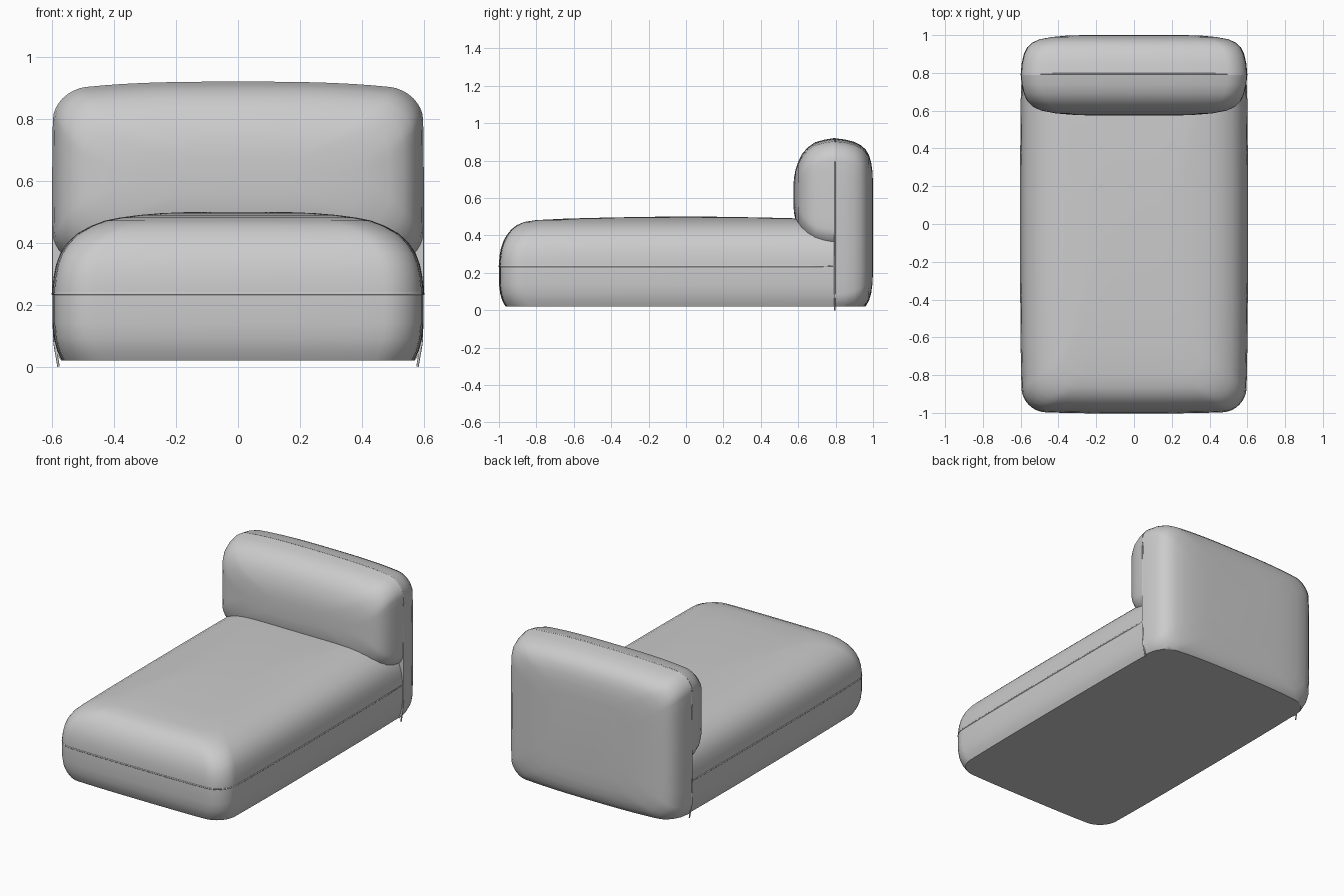
import bpy, bmesh, math
from mathutils import Vector

if "Cube" in bpy.data.objects:
    bpy.data.objects.remove(bpy.data.objects["Cube"])


def outline(hu, hv, r, bow_u, bow_v, n=8):
    """Rounded rectangle with gently bowed sides, starting mid -v side."""
    r = min(r, 0.9 * min(hu, hv))
    pts = []

    def line(a, b):
        for i in range(n):
            t = i / n
            pts.append((a[0] + (b[0] - a[0]) * t, a[1] + (b[1] - a[1]) * t))

    def arc(cu, cv, start):
        for i in range(n):
            a = math.radians(start + 90 * i / n)
            pts.append((cu + r * math.cos(a), cv + r * math.sin(a)))

    u, v = hu - r, hv - r
    line((0, -hv), (u, -hv))
    arc(u, -v, -90)
    line((hu, -v), (hu, v))
    arc(u, v, 0)
    line((u, hv), (0, hv))
    line((0, hv), (-u, hv))
    arc(-u, v, 90)
    line((-hu, v), (-hu, -v))
    arc(-u, -v, 180)
    line((-u, -hv), (0, -hv))
    return [(a - a / hu * bow_u * abs(b / hv) ** 3,
             b - b / hv * bow_v * abs(a / hu) ** 3) for a, b in pts]


def loft(name, rings, hu, hv, place, r, bow_u, bow_v, cut=None):
    """Skin stacked outlines; rings hold (depth, inset u, inset v)."""
    bm = bmesh.new()
    prev = None
    for k, (d, iu, iv) in enumerate(rings):
        su, sv = hu - iu, hv - iv
        pts = outline(su, sv, r, bow_u * su / hu, bow_v * su / hu)
        cur = [bm.verts.new(place(u, v, d)) for u, v in pts]
        if prev:
            for i in range(len(cur)):
                j = (i + 1) % len(cur)
                bm.faces.new((prev[i], prev[j], cur[j], cur[i]))
        if k in (0, len(rings) - 1):
            bm.faces.new(cur)
        prev = cur
    if cut:
        bmesh.ops.bisect_plane(bm, geom=bm.verts[:] + bm.edges[:] + bm.faces[:],
                               plane_co=cut[0], plane_no=cut[1], clear_outer=True)
        bmesh.ops.holes_fill(bm, edges=[e for e in bm.edges if e.is_boundary], sides=0)
    bmesh.ops.recalc_face_normals(bm, faces=bm.faces[:])
    me = bpy.data.meshes.new(name)
    bm.to_mesh(me)
    bm.free()
    ob = bpy.data.objects.new(name, me)
    bpy.context.collection.objects.link(ob)
    bpy.ops.object.select_all(action='DESELECT')
    bpy.context.view_layer.objects.active = ob
    ob.select_set(True)
    bpy.ops.object.shade_smooth_by_angle(angle=math.radians(40))
    return ob


def piping(name, pts, radius):
    cu = bpy.data.curves.new(name, 'CURVE')
    cu.dimensions = '3D'
    cu.bevel_depth = radius
    cu.bevel_resolution = 2
    cu.use_fill_caps = True
    sp = cu.splines.new('POLY')
    sp.points.add(len(pts) - 1)
    for p, co in zip(sp.points, pts):
        p.co = (*co, 1)
    ob = bpy.data.objects.new(name, cu)
    bpy.context.collection.objects.link(ob)


def seat_place(u, v, d):
    return Vector((u, -v, d))


def bolster_place(u, v, d):
    return Vector((u, d, 0.615 + v))


def panel_place(u, v, d):
    return Vector((u, d, 0.44 + v))


# Seat: padded block, cut flat where it meets the back
seat_rings = [(.02, .03, .035), (.05, .016, .018), (.09, .005, .006), (.14, 0, 0),
              (.2, 0, 0), (.25, 0, 0), (.29, .004, .003), (.33, .012, .01),
              (.365, .025, .022), (.40, .048, .04), (.43, .08, .064),
              (.455, .125, .095), (.472, .17, .135), (.482, .22, .2),
              (.49, .28, .36), (.496, .35, .6), (.5, .45, .85)]
loft("seat", seat_rings, .6, 1.0, seat_place, .12, .01, .012,
     ((0, .80, 0), (0, 1, 0)))

# Front cushion of the backrest, rounded underneath
bolster_rings = [(.79, 0, 0), (.74, .005, .008), (.69, .017, .022), (.65, .035, .05),
                 (.62, .065, .085), (.6, .11, .125), (.585, .19, .17),
                 (.578, .28, .21), (.574, .38, .25)]
loft("backrest_cushion", bolster_rings, .6, .305, bolster_place, .1, .006, .03)

# Rear panel of the backrest, down to the underside
panel_rings = [(.79, 0, 0), (.85, .005, .007), (.9, .017, .02), (.935, .034, .038),
               (.96, .06, .06), (.978, .1, .09), (.99, .165, .13),
               (.997, .24, .18), (1.0, .33, .25)]
loft("backrest_panel", panel_rings, .6, .48, panel_place, .1, .006, .03,
     ((0, 0, .02), (0, 0, -1)))

# Seams
seam = [seat_place(u, v, .236) for u, v in outline(.598, .998, .12, .01, .012)]
piping("seat_seam", [Vector((p.x, .79, p.z)) if p.y > .79 else p
                     for p in seam if p.y < .9 and abs(p.x) < .6], .005)
back = [panel_place(u, v, .795) for u, v in outline(.597, .477, .1, .006, .03)]
back = [p for p in back if p.z > .05]
piping("backrest_seam", [Vector((.58, .795, 0))] + back + [Vector((-.58, .795, 0))], .004)
